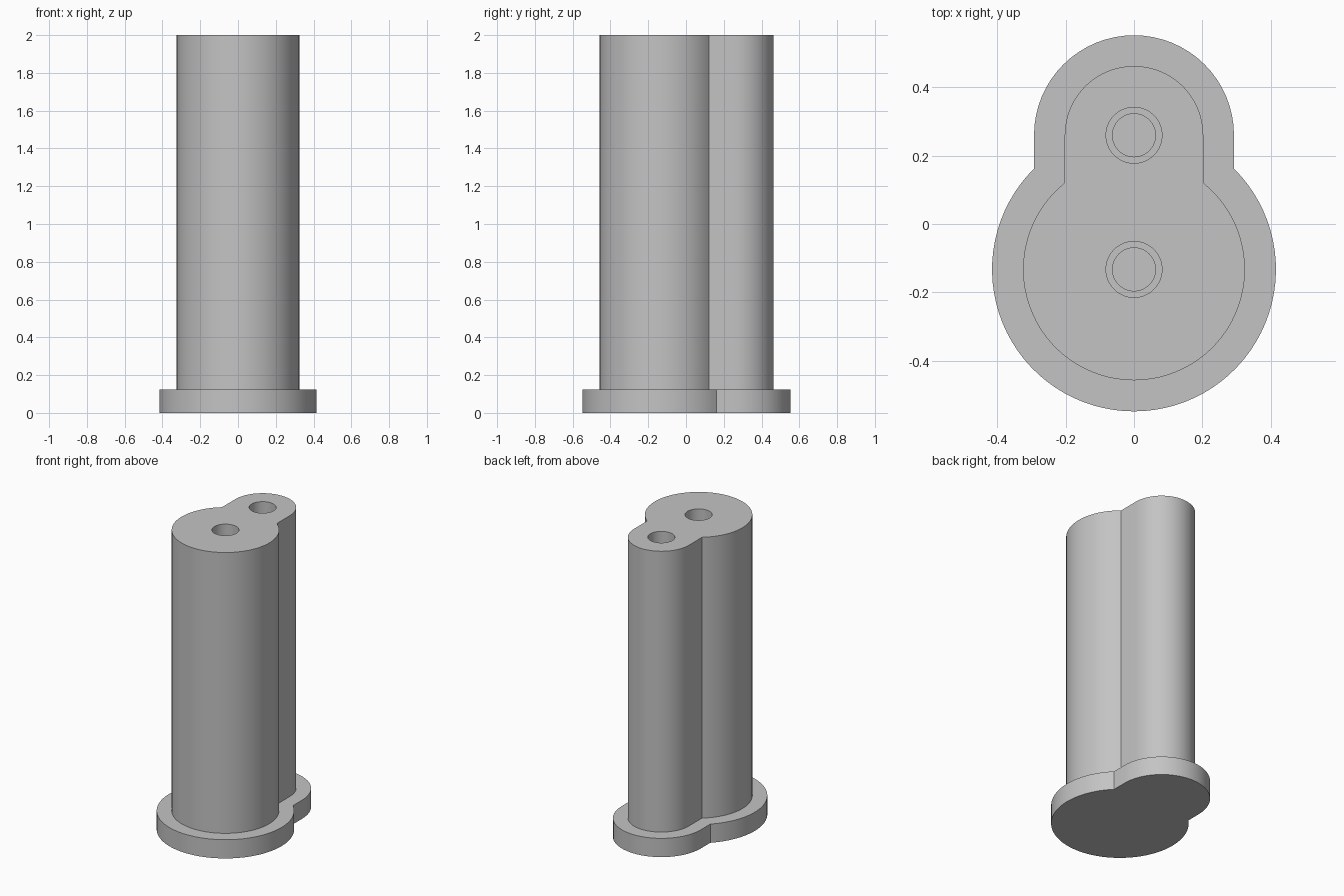
import bpy, bmesh, math

cube = bpy.data.objects.get("Cube")
if cube:
    bpy.data.objects.remove(cube, do_unlink=True)

FRONT_Y, BACK_Y = -0.133, 0.26      # centres of the large and small lobes
FLANGE_TOP, TOP = 0.125, 2.0
LEDGE, FLOOR = 0.125, 0.06          # step and floor of the blind bores
SEGMENTS = 64


def arc(cy, r, start, end, n):
    return [(r * math.cos(a), cy + r * math.sin(a))
            for a in (start + (end - start) * i / n for i in range(n + 1))]


def keyhole(big, small):
    """Large front lobe joined to a round-ended, straight-sided back lobe."""
    a = math.acos(small / big)
    return (arc(BACK_Y, small, 0, math.pi, SEGMENTS // 2)
            + arc(FRONT_Y, big, math.pi - a, 2 * math.pi + a, SEGMENTS))


def circle(cy, r):
    return arc(cy, r, 0, 2 * math.pi, SEGMENTS)[:-1]


bm = bmesh.new()


def ring(points, z):
    return [bm.verts.new((x, y, z)) for x, y in points]


def bridge(a, b):
    for i in range(len(a)):
        j = (i + 1) % len(a)
        bm.faces.new((a[i], a[j], b[j], b[i]))


def stack(levels):
    """Join successive rings with walls and close the first one."""
    rings = [ring(points, z) for points, z in levels]
    bm.faces.new(rings[0])
    for a, b in zip(rings, rings[1:]):
        bridge(a, b)
    return rings[-1]


# Flange and column
flange, column = keyhole(0.416, 0.293), keyhole(0.325, 0.203)
rims = [stack([(flange, 0), (flange, FLANGE_TOP),
               (column, FLANGE_TOP), (column, TOP)])]

# Stepped bore in each lobe
for cy in (FRONT_Y, BACK_Y):
    narrow, wide = circle(cy, 0.063), circle(cy, 0.082)
    rims.append(stack([(narrow, FLOOR), (narrow, LEDGE),
                       (wide, LEDGE), (wide, TOP)]))

# Top face around the two bores
edges = [bm.edges.get((r[i - 1], r[i])) for r in rims for i in range(len(r))]
bmesh.ops.triangle_fill(bm, edges=edges, use_beauty=True, normal=(0, 0, 1))
bmesh.ops.recalc_face_normals(bm, faces=bm.faces[:])

mesh = bpy.data.meshes.new("flanged_column")
bm.to_mesh(mesh)
bm.free()
obj = bpy.data.objects.new("flanged_column", mesh)
bpy.context.collection.objects.link(obj)

# Plain grey finish
grey = bpy.data.materials.new("plain_grey")
grey.use_nodes = True
colour = (0.55, 0.55, 0.55, 1)
grey.diffuse_color = colour
grey.node_tree.nodes["Principled BSDF"].inputs["Base Color"].default_value = colour
mesh.materials.append(grey)

bpy.ops.object.select_all(action='DESELECT')
obj.select_set(True)
bpy.context.view_layer.objects.active = obj
bpy.ops.object.shade_smooth_by_angle(angle=math.radians(30))
